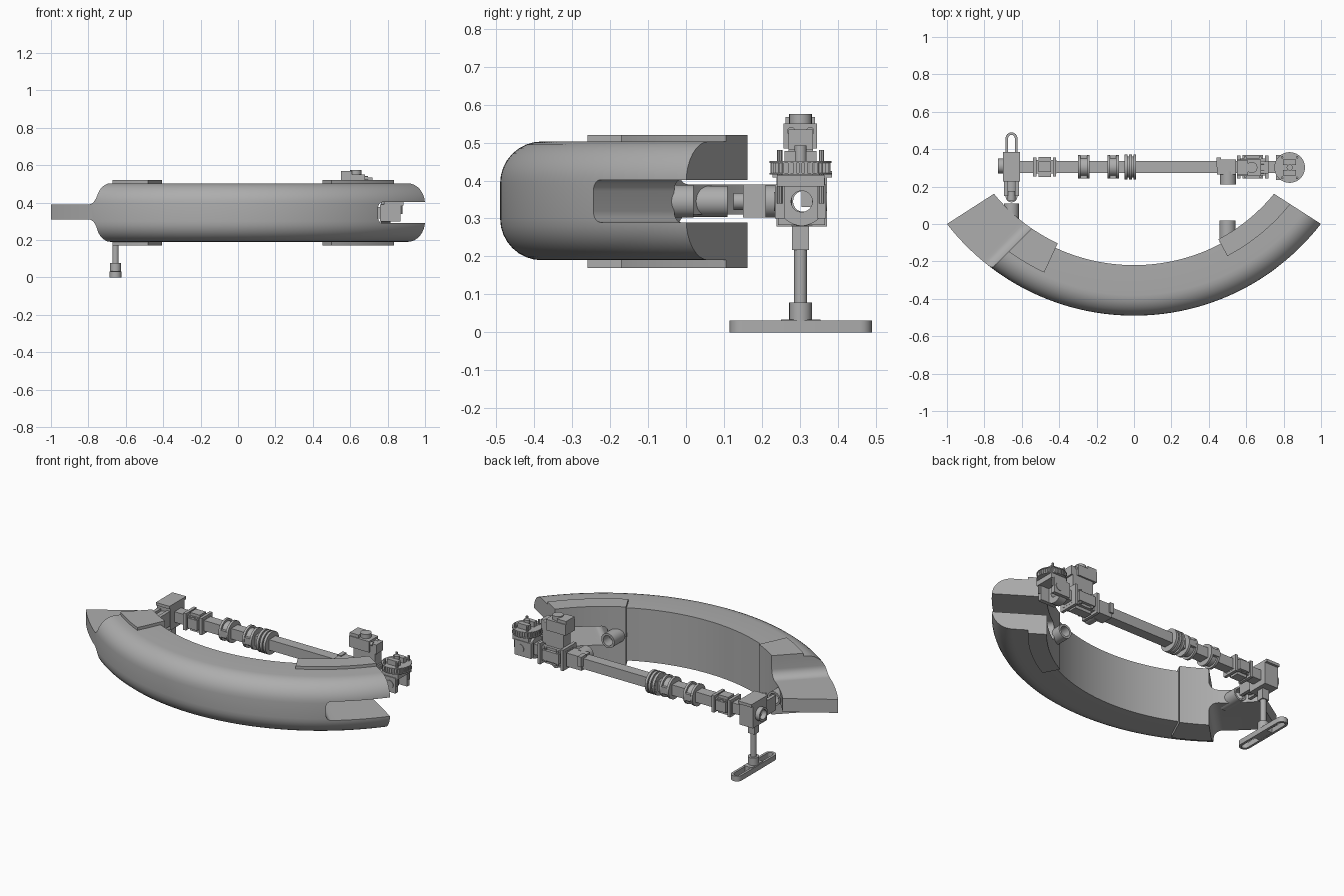
import bpy, bmesh
from math import sin, cos, pi, radians, sqrt
from mathutils import Vector

cube = bpy.data.objects.get("Cube")
if cube:
    bpy.data.objects.remove(cube, do_unlink=True)

grey = bpy.data.materials.new("plain grey")
grey.use_nodes = True
grey.diffuse_color = (0.42, 0.42, 0.42, 1)
grey.node_tree.nodes["Principled BSDF"].inputs["Base Color"].default_value = grey.diffuse_color

ARC_Y = 0.775            # centre of the curved shell
AX_Y, AX_Z = 0.305, 0.345  # axis of the beam


def loft(name, loops, cyclic=False, cuts=(), smooth=True):
    """Skin a row of closed loops; cap the ends or join them round."""
    bm = bmesh.new()
    rows = [[bm.verts.new(p) for p in loop] for loop in loops]
    n = len(rows[0])
    pairs = list(zip(rows, rows[1:])) + ([(rows[-1], rows[0])] if cyclic else [])
    for a, b in pairs:
        for i in range(n):
            j = (i + 1) % n
            bm.faces.new((a[i], a[j], b[j], b[i]))
    if not cyclic:
        bm.faces.new(rows[0])
        bm.faces.new(rows[-1])
    for point, normal in cuts:
        geom = bm.verts[:] + bm.edges[:] + bm.faces[:]
        res = bmesh.ops.bisect_plane(bm, geom=geom, plane_co=point, plane_no=normal, clear_outer=True)
        edges = [e for e in res["geom_cut"] if isinstance(e, bmesh.types.BMEdge)]
        bmesh.ops.edgeloop_fill(bm, edges=edges)
    bmesh.ops.recalc_face_normals(bm, faces=bm.faces[:])
    mesh = bpy.data.meshes.new(name)
    bm.to_mesh(mesh)
    bm.free()
    mesh.materials.append(grey)
    ob = bpy.data.objects.new(name, mesh)
    bpy.context.collection.objects.link(ob)
    if smooth:
        shade(ob)
    return ob


def select(ob):
    bpy.ops.object.select_all(action="DESELECT")
    ob.select_set(True)
    bpy.context.view_layer.objects.active = ob


def shade(ob):
    select(ob)
    bpy.ops.object.shade_smooth_by_angle(angle=radians(32))


def box(name, x, y, z):
    loops = [[(x[0], y[0], h), (x[1], y[0], h), (x[1], y[1], h), (x[0], y[1], h)] for h in z]
    return loft(name, loops, smooth=False)


def tube(name, axis, centre, length, r, hole=0, sides=32):
    """Round tube or rod; four sides give a square one of half width r."""
    scale, turn = (sqrt(2), pi / 4) if sides == 4 else (1, 0)

    def ring(radius, h):
        pts = []
        for i in range(sides):
            a = turn + 2 * pi * i / sides
            u, v = radius * scale * cos(a), radius * scale * sin(a)
            local = {"x": (h, u, v), "y": (u, h, v), "z": (u, v, h)}[axis]
            pts.append(Vector(centre) + Vector(local))
        return pts
    h = length / 2
    if hole:
        return loft(name, [ring(r, -h), ring(r, h), ring(hole, h), ring(hole, -h)], True)
    return loft(name, [ring(r, -h), ring(r, h)])


def sweep(name, section, start, end, cuts, steps=64):
    """Carry an (r, z) section round the shell's centre; angle 0 is the front."""
    loops = []
    for i in range(steps + 1):
        a = radians(start + (end - start) * i / steps)
        loops.append([(r * sin(a), ARC_Y - r * cos(a), z) for r, z in section])
    return loft(name, loops, cuts=cuts, smooth=False)


def prism(name, side, profile):
    """Extrude an (outward, z) profile along the 45 degree joint at one end."""
    k = sqrt(0.5)
    return loft(name, [[(side * (n - t) * k, (n + t) * k, z) for n, z in profile]
                       for t in (-1.3, 0.4)], smooth=False)


def carve(ob, cutters):
    select(ob)
    for c in cutters:
        m = ob.modifiers.new("cut", "BOOLEAN")
        m.operation, m.solver, m.object = "DIFFERENCE", "EXACT", c
        bpy.ops.object.modifier_apply(modifier=m.name)
    shade(ob)


def corner(cx, cz, r, a0, a1, steps=8):
    return [(cx + r * cos(radians(a0 + (a1 - a0) * i / steps)),
             cz + r * sin(radians(a0 + (a1 - a0) * i / steps))) for i in range(steps + 1)]


# Curved shell with thick end bands
right_end = ((1, 0, 0), (0.54, 0.84, 0))
left_end = ((-1, 0, 0), (-0.54, 0.84, 0))
shell_section = ([(0.995, 0.19)] + corner(1.155, 0.30, 0.11, -90, 0)
                 + corner(1.155, 0.393, 0.11, 0, 90) + [(0.995, 0.503)])
shell = sweep("curved_shell", shell_section, -58, 58, (right_end, left_end), 96)


def band(r):
    return [(0.968, 0.17), (r, 0.17), (r, 0.52), (0.968, 0.52)]


left_band = sweep("right_end_band", band(1.14), -58, -24.9, (left_end,), 24)
right_band = sweep("left_end_band", band(1.07), 27.8, 58, (right_end,), 24)

# Tongue at one end, matching slot at the other
wall, fil = 0.37, 0.05
upper = [(wall, 0.7)] + corner(wall + fil, 0.39 + fil, fil, 180, 270) + [(1.2, 0.39), (1.2, 0.7)]
lower = [(n, 0.70 - z) for n, z in upper]
slot = corner(0.387, 0.32, 0.03, 270, 180) + corner(0.387, 0.372, 0.03, 180, 90) + [(1.2, 0.402), (1.2, 0.29)]
cut_up, cut_low = prism("tongue_cutter_top", -1, upper), prism("tongue_cutter_bottom", -1, lower)
cut_slot = prism("slot_cutter", 1, slot)
carve(shell, (cut_up, cut_low, cut_slot))
carve(left_band, (cut_up, cut_low))
carve(right_band, (cut_slot,))
for c in (cut_up, cut_low, cut_slot):
    bpy.data.objects.remove(c, do_unlink=True)

# Mounting sockets on the inside of the shell
tube("left_socket", "y", (0.5, -0.04, AX_Z), 0.12, 0.043, 0.03)
tube("right_socket", "y", (-0.655, 0.04, AX_Z), 0.14, 0.041, 0.03)

# Hollow square beam
tube("beam", "x", (0.08, AX_Y, AX_Z), 1.38, 0.031, 0.027, 4)

# Round flanged joints on the beam
for x in (-0.268, -0.112):
    tube("joint_sleeve", "x", (x, AX_Y, AX_Z), 0.06, 0.05, 0.028)
    for s in (-1, 1):
        tube("joint_flange", "x", (x + s * 0.024, AX_Y, AX_Z), 0.014, 0.063, 0.028)
        box("joint_lug", (x - 0.02, x + 0.02), (AX_Y + s * 0.05 - 0.012, AX_Y + s * 0.05 + 0.012),
            (AX_Z - 0.02, AX_Z + 0.02))
for x in (-0.042, -0.018, 0.004):
    tube("centre_ring", "x", (x, AX_Y, AX_Z), 0.015, 0.066, 0.028)
tube("centre_sleeve", "x", (-0.02, AX_Y, AX_Z), 0.06, 0.056, 0.028)


# Square clamps: a sleeve with end plates, side rails and bolts
def clamp(x0, x1, half):
    mid = (x0 + x1) / 2
    tube("clamp_sleeve", "x", (mid, AX_Y, AX_Z), x1 - x0, half * 0.72, 0.028, 4)
    for x in (x0 + 0.01, x1 - 0.01):
        tube("clamp_plate", "x", (x, AX_Y, AX_Z), 0.018, half, 0.028, 4)
    for s in (-1, 1):
        yc, zc = AX_Y + s * half * 0.82, AX_Z + s * half * 0.82
        box("clamp_rail", (x0 + 0.03, x1 - 0.03), (yc - 0.012, yc + 0.012), (AX_Z - 0.03, AX_Z + 0.03))
        box("clamp_pad", (x0 + 0.03, x1 - 0.03), (AX_Y - 0.028, AX_Y + 0.028), (zc - 0.012, zc + 0.012))
        for x in (x0 + 0.045, x1 - 0.045):
            tube("clamp_bolt", "z", (x, yc, AX_Z), half * 1.4, 0.008, sides=8)


clamp(-0.54, -0.415, 0.05)
clamp(0.55, 0.72, 0.062)

# Bracket and stub facing the socket
tube("bracket", "x", (0.495, AX_Y, AX_Z), 0.10, 0.04, 0.028, 4)
tube("bracket_stub", "y", (0.503, 0.245, AX_Z), 0.07, 0.043, 0.03)
box("bracket_tab", (0.44, 0.465), (AX_Y, 0.355), (0.33, 0.39))

# Head block with yoke
tube("head_block", "x", (-0.655, AX_Y, AX_Z), 0.09, 0.066, 0.028, 4)
box("head_plate", (-0.70, -0.61), (0.228, 0.385), (0.408, 0.425))
tube("head_knob", "x", (-0.712, 0.31, AX_Z), 0.03, 0.04, 0.028, 20)
tube("yoke_barrel", "y", (-0.655, 0.21, AX_Z), 0.07, 0.036)
for s in (-1, 1):
    x = -0.655 + s * 0.03
    box("yoke_arm", (x - 0.01, x + 0.01), (0.15, 0.24), (0.302, 0.39))
tube("yoke_pin", "y", (-0.655, 0.155, AX_Z), 0.06, 0.022)

# Post and slotted foot
tube("post", "z", (-0.655, 0.302, 0.16), 0.27, 0.017, sides=20)
tube("post_collar", "z", (-0.655, 0.302, 0.053), 0.05, 0.03, sides=24)
tube("post_socket", "z", (-0.655, 0.302, 0.25), 0.065, 0.022, sides=4)


def stadium(r, z):
    pts = corner(-0.655, 0.49 - 0.032, r, 0, 180) + corner(-0.655, 0.115 + 0.032, r, 180, 360)
    return [(x, y, z) for x, y in pts]


loft("foot", [stadium(0.032, 0), stadium(0.032, 0.031), stadium(0.018, 0.031), stadium(0.018, 0)], True)
box("foot_bridge", (-0.68, -0.63), (0.25, 0.355), (0.001, 0.034))

# Tower on the far clamp
box("tower_base", (0.57, 0.71), (0.27, 0.335), (0.40, 0.49))
box("tower_body", (0.55, 0.68), (0.257, 0.345), (0.485, 0.55))
box("tower_cap", (0.55, 0.61), (0.262, 0.34), (0.55, 0.568))
tube("tower_knob", "z", (0.63, 0.302, 0.557), 0.036, 0.03, sides=20)
box("tower_step", (0.68, 0.72), (0.27, 0.335), (0.48, 0.535))
for s in (-1, 1):
    tube("tower_bolt", "x", (0.685, 0.302 + s * 0.025, 0.53), 0.02, 0.011, sides=12)

# Toothed wheel on a small gimbal
WX = 0.832
for z in (0.418, 0.449):
    tube("wheel_rim", "z", (WX, 0.302, z), 0.005, 0.082, 0.055, 40)
tube("wheel_core", "z", (WX, 0.302, 0.4335), 0.03, 0.074, sides=40)
for i in range(32):
    a = 2 * pi * i / 32
    x, y = WX + 0.075 * cos(a), 0.302 + 0.075 * sin(a)
    box("wheel_tooth", (x - 0.004, x + 0.004), (y - 0.004, y + 0.004), (0.418, 0.449))
for s in (-1, 1):
    y = 0.302 + s * 0.055
    box("gimbal_arm", (0.76, 0.87), (y - 0.012, y + 0.012), (0.30, 0.39))
    box("wheel_top_block", (WX - 0.035, WX + 0.035), (0.302 + s * 0.028 - 0.014, 0.302 + s * 0.028 + 0.014),
        (0.448, 0.478))
    tube("gimbal_pivot", "y", (WX, 0.302 + s * 0.062, AX_Z), 0.016, 0.025, sides=20)
    for x in (WX - 0.04, WX + 0.04):
        tube("gimbal_pin", "z", (x, y, 0.41), 0.14, 0.007, sides=8)
tube("gimbal_ring", "x", (0.79, AX_Y, AX_Z), 0.05, 0.064, 0.028)
box("gimbal_bridge", (0.78, 0.885), (0.24, 0.365), (0.385, 0.415))
tube("wheel_hub", "z", (WX, 0.302, 0.47), 0.045, 0.016, sides=16)
